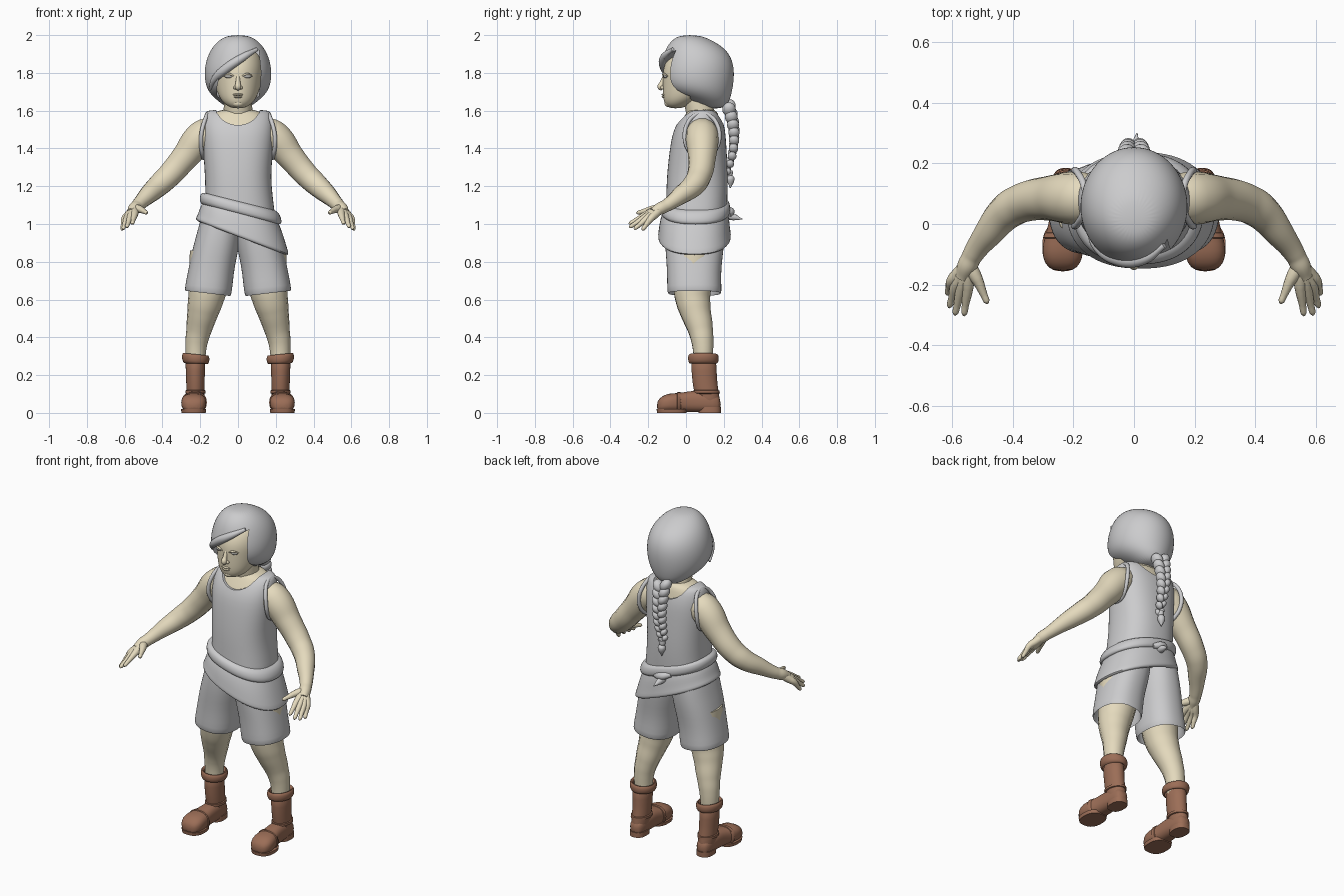
import bpy, bmesh, math
from mathutils import Vector, Matrix

cube = bpy.data.objects.get("Cube")
if cube:
    bpy.data.objects.remove(cube)


def material(name, rgb):
    m = bpy.data.materials.new(name)
    m.use_nodes = True
    m.diffuse_color = (*rgb, 1)
    m.node_tree.nodes["Principled BSDF"].inputs["Base Color"].default_value = (*rgb, 1)
    return m


GREY = material("cloth_grey", (.60, .60, .61))
SKIN = material("skin_cream", (.78, .70, .51))
BROWN = material("boot_brown", (.33, .155, .095))
EYE = material("eye_grey", (.50, .49, .46))


def finish(ob, mat, mirror=False, subdiv=0, thick=0, cutters=()):
    """Add the modifiers, apply them, colour and smooth the part."""
    if thick:
        s = ob.modifiers.new("Thickness", 'SOLIDIFY')
        s.thickness = thick
    if subdiv:
        ob.modifiers.new("Smooth", 'SUBSURF').levels = subdiv
    for c in cutters:
        b = ob.modifiers.new("Cut", 'BOOLEAN')
        b.object, b.operation, b.solver = c, 'DIFFERENCE', 'EXACT'
    if mirror:
        ob.modifiers.new("Mirror", 'MIRROR').use_mirror_merge = False
    bpy.context.view_layer.update()
    deps = bpy.context.evaluated_depsgraph_get()
    mesh = bpy.data.meshes.new_from_object(ob.evaluated_get(deps))
    name = ob.name
    bpy.data.objects.remove(ob)
    for c in cutters:
        bpy.data.objects.remove(c)
    mesh.materials.clear()
    mesh.materials.append(mat)
    new = bpy.data.objects.new(name, mesh)
    bpy.context.collection.objects.link(new)
    bpy.ops.object.select_all(action='DESELECT')
    new.select_set(True)
    bpy.context.view_layer.objects.active = new
    bpy.ops.object.shade_smooth_by_angle(angle=math.radians(50))
    return new


def from_bmesh(name, bm):
    bmesh.ops.recalc_face_normals(bm, faces=bm.faces)
    mesh = bpy.data.meshes.new(name)
    bm.to_mesh(mesh)
    bm.free()
    ob = bpy.data.objects.new(name, mesh)
    bpy.context.collection.objects.link(ob)
    return ob


def loft(name, rings, axis='Z', caps=True, power=2.0, n=32):
    """Skin rings of (height, centre 1, centre 2, radius 1, radius 2, slope)."""
    bm = bmesh.new()
    loops = []
    for h, c1, c2, r1, r2, *slope in rings:
        loop = []
        for i in range(n):
            a = 2 * math.pi * i / n
            c, s = math.cos(a), math.sin(a)
            u = r1 * math.copysign(abs(c) ** (2 / power), c)
            v = r2 * math.copysign(abs(s) ** (2 / power), s)
            k = h + (slope[0] * u if slope else 0)
            p = (c1 + u, c2 + v, k) if axis == 'Z' else (c1 + u, k, c2 + v)
            loop.append(bm.verts.new(p))
        loops.append(loop)
    for lo, hi in zip(loops, loops[1:]):
        for i in range(n):
            bm.faces.new((lo[i], lo[(i + 1) % n], hi[(i + 1) % n], hi[i]))
    if caps:
        bm.faces.new(loops[0])
        bm.faces.new(loops[-1])
    return from_bmesh(name, bm)


def tube(name, points, closed=False):
    """Smooth tube through points of (x, y, z, radius)."""
    cu = bpy.data.curves.new(name, 'CURVE')
    cu.dimensions, cu.bevel_depth, cu.bevel_resolution = '3D', 1, 5
    cu.use_fill_caps, cu.resolution_u = True, 8
    sp = cu.splines.new('BEZIER')
    sp.bezier_points.add(len(points) - 1)
    sp.use_cyclic_u = closed
    sp.radius_interpolation = 'CARDINAL'
    for bp, (x, y, z, r) in zip(sp.bezier_points, points):
        bp.co, bp.radius = (x, y, z), r
        bp.handle_left_type = bp.handle_right_type = 'AUTO'
    ob = bpy.data.objects.new(name, cu)
    bpy.context.collection.objects.link(ob)
    return ob


def ball(name, centre, size, rot=0.0):
    bm = bmesh.new()
    bmesh.ops.create_uvsphere(bm, u_segments=24, v_segments=14, radius=1)
    m = (Matrix.Translation(centre) @ Matrix.Rotation(rot, 4, 'Y')
         @ Matrix.Diagonal((*size, 1)))
    bmesh.ops.transform(bm, matrix=m, verts=bm.verts)
    return from_bmesh(name, bm)


def prism(name, outline, y0, y1):
    bm = bmesh.new()
    f = bm.faces.new([bm.verts.new((x, y0, z)) for x, z in outline])
    ext = bmesh.ops.extrude_face_region(bm, geom=[f])["geom"]
    bmesh.ops.translate(bm, vec=(0, y1 - y0, 0),
                        verts=[g for g in ext if isinstance(g, bmesh.types.BMVert)])
    ob = from_bmesh(name, bm)
    ob.hide_render = True
    return ob


# Head, neck and face
finish(loft("head", [(1.612, 0, -.055, .03, .03), (1.63, 0, -.045, .065, .065),
                     (1.66, 0, -.02, .093, .1), (1.70, 0, .01, .112, .133),
                     (1.76, 0, .03, .125, .153), (1.82, 0, .04, .132, .163),
                     (1.88, 0, .05, .122, .148), (1.93, 0, .05, .09, .1)]), SKIN, subdiv=2)
finish(tube("neck", [(0, .085, 1.48, .1), (0, .08, 1.56, .08), (0, .06, 1.66, .074),
                     (0, .05, 1.72, .07)]), SKIN)
finish(tube("nose", [(0, -.11, 1.79, .009), (0, -.128, 1.745, .013),
                     (0, -.135, 1.725, .016), (0, -.125, 1.712, .008)]), SKIN)
finish(ball("nostril", (.014, -.123, 1.722), (.011, .013, .01)), SKIN, mirror=True)
for lip, z, w in (("upper_lip", 1.685, .028), ("lower_lip", 1.673, .023)):
    finish(ball(lip, (0, -.115, z), (w, .014, .007)), SKIN)
finish(ball("chin", (0, -.09, 1.638), (.032, .024, .02)), SKIN)
finish(ball("eye", (.048, -.108, 1.782), (.023, .012, .01)), EYE, mirror=True)
finish(tube("eyelid", [(.022, -.12, 1.782, .003), (.046, -.119, 1.794, .006),
                       (.075, -.098, 1.784, .003)]), SKIN, mirror=True)

# Hair cap with a swept fringe
face_gap = prism("face_gap", [(.11, 1.92), (.04, 1.868), (-.05, 1.818), (-.1, 1.775),
                              (-.112, 1.72), (-.1, 1.5), (.1, 1.5), (.113, 1.7),
                              (.122, 1.8)], -.4, .02)
finish(loft("hair_cap", [(1.61, 0, .15, .05, .05), (1.65, 0, .125, .105, .105),
                         (1.685, 0, .085, .145, .155), (1.73, 0, .06, .172, .19),
                         (1.80, 0, .057, .18, .2), (1.87, 0, .06, .169, .187),
                         (1.93, 0, .05, .142, .158), (1.975, 0, .03, .1, .105),
                         (2.0, 0, .02, .05, .05)]), GREY, subdiv=2, cutters=[face_gap])
finish(tube("fringe_lock", [(.1, -.07, 1.925, .01), (.03, -.115, 1.885, .02),
                            (-.06, -.112, 1.825, .024), (-.125, -.065, 1.765, .018),
                            (-.15, -.015, 1.71, .006)]), GREY)

# Braid
ROWS = 9
for i in range(ROWS):
    t = i / (ROWS - 1)
    w = .042 - .02 * t
    for side in (-1, 1):
        z = 1.625 - .33 * t - (.018 if side > 0 else 0)
        y = .205 + .05 * math.sin(math.pi * min(1, .15 + t * .75))
        finish(ball("braid_strand", (side * w * .55, y, z), (w * .7, w * .85, w * .95),
                    side * .6), GREY)
finish(tube("braid_tie", [(0, .232, 1.285, .016), (0, .23, 1.265, .018),
                          (0, .23, 1.25, .014)]), GREY)
finish(tube("braid_tip", [(0, .23, 1.26, .014), (0, .235, 1.235, .022),
                          (0, .235, 1.19, .003)]), GREY)

# Upper body and sleeveless top
finish(loft("shoulders", [(1.25, 0, .06, .155, .135), (1.4, 0, .062, .17, .135),
                          (1.49, 0, .067, .172, .125), (1.55, 0, .078, .168, .1),
                          (1.585, 0, .085, .135, .085), (1.61, 0, .085, .085, .07)],
            power=2.3), SKIN, subdiv=1)
neck_hole = ball("neck_hole", (0, .06, 1.64), (.125, .5, .12))
neck_hole.hide_render = True
finish(loft("sleeveless_top", [(.95, .01, .05, .195, .16), (1.05, .01, .053, .187, .162),
                               (1.15, .005, .058, .178, .163), (1.25, 0, .06, .175, .162),
                               (1.35, 0, .063, .182, .155), (1.43, 0, .066, .189, .147),
                               (1.5, 0, .071, .191, .137), (1.56, 0, .08, .186, .112),
                               (1.595, 0, .088, .172, .085), (1.605, 0, .09, .15, .06)],
            power=2.4), GREY, subdiv=1, cutters=[neck_hole])
hem = []
for i in range(12):
    a = 2 * math.pi * i / 12
    hem.append((.183 + .012 * math.cos(a * 2) - .012 * math.sin(a),
                .085 + .092 * math.cos(a), 1.468 + .118 * math.sin(a), .011))
finish(tube("armhole_hem", hem, closed=True), GREY, mirror=True)

# Arms and hands
finish(tube("arm", [(.12, .085, 1.5, .075), (.19, .085, 1.462, .088), (.28, .085, 1.355, .074),
                    (.36, .072, 1.262, .066), (.42, .04, 1.205, .06), (.48, -.03, 1.15, .048),
                    (.53, -.1, 1.1, .035), (.55, -.14, 1.08, .033), (.565, -.175, 1.06, .025)]),
       SKIN, mirror=True)
FINGERS = {"index_finger": ((.548, -.215, 1.048), (.56, -.302, 1.0)),
           "middle_finger": ((.57, -.215, 1.037), (.59, -.3, .982)),
           "ring_finger": ((.588, -.205, 1.03), (.609, -.275, .972)),
           "little_finger": ((.6, -.187, 1.028), (.615, -.232, .967)),
           "thumb": ((.513, -.19, 1.075), (.482, -.262, 1.058))}
wrist = Vector((.546, -.13, 1.084))
for name, (knuckle, tip) in FINGERS.items():
    k, t = Vector(knuckle), Vector(tip)
    path = [(wrist, .022), (wrist.lerp(k, .6), .022), (k, .018),
            (k.lerp(t, .55), .0125), (k.lerp(t, .9), .01), (t, .004)]
    finish(tube(name, [(*p, r) for p, r in path]), SKIN, mirror=True)

# Shorts and the garment wrapped round the hips
finish(loft("shorts_leg", [(.63, .16, .045, .125, .145, .12), (.7, .15, .043, .123, .143, .08),
                           (.78, .138, .043, .121, .145), (.87, .118, .045, .123, .155),
                           (.96, .1, .047, .115, .16), (1.06, .09, .048, .1, .155)],
            caps=False, power=2.3), GREY, mirror=True, subdiv=1, thick=.012)
finish(loft("wrap_panel", [(1.08, .015, .05, .19, .165, -.26), (1.04, .015, .048, .212, .18, -.29),
                           (.99, .02, .045, .228, .187, -.33), (.955, .022, .045, .24, .191, -.36),
                           (.93, .022, .045, .25, .196, -.38), (.925, .022, .045, .232, .18, -.38)],
            caps=False, power=2.3), GREY, subdiv=1)
finish(loft("waist_roll", [(1.05, .015, .05, .2, .165, -.26), (1.055, .015, .05, .217, .184, -.26),
                           (1.085, .013, .05, .219, .186, -.26), (1.115, .01, .052, .205, .178, -.25),
                           (1.12, .01, .055, .18, .15, -.25)], caps=False, power=2.3), GREY, subdiv=1)
finish(tube("wrap_knot", [(-.05, .215, 1.08, .015), (0, .235, 1.065, .022),
                          (.05, .22, 1.05, .015)]), GREY)
finish(tube("wrap_tail", [(0, .22, 1.045, .022), (.005, .26, 1.035, .016),
                          (.01, .3, 1.025, .002)]), GREY)

# Legs
finish(tube("leg", [(.14, .045, .85, .115), (.15, .037, .72, .108), (.167, .035, .62, .097),
                    (.185, .05, .54, .084), (.205, .075, .45, .069), (.22, .088, .37, .058),
                    (.225, .092, .25, .05)]), SKIN, mirror=True)

# Boots
finish(loft("boot_shaft", [(.02, .225, .12, .043, .062), (.08, .225, .115, .047, .064),
                           (.15, .225, .1, .049, .066), (.22, .226, .096, .05, .066),
                           (.3, .226, .092, .056, .07)]), BROWN, mirror=True, subdiv=1)
finish(loft("boot_cuff", [(.262, .225, .092, .055, .068), (.262, .225, .092, .067, .077, .1),
                          (.285, .224, .092, .074, .083, .1), (.308, .224, .092, .072, .08, .1),
                          (.315, .224, .092, .06, .068, .1), (.29, .224, .092, .05, .06, .1)],
            caps=False), BROWN, mirror=True, subdiv=1)
finish(loft("boot_foot", [(.185, .225, .045, .03, .035), (.15, .225, .055, .045, .05),
                          (.06, .225, .062, .05, .058), (0, .228, .058, .052, .054),
                          (-.04, .232, .054, .062, .05), (-.09, .235, .054, .069, .05),
                          (-.13, .235, .046, .06, .042), (-.155, .235, .035, .035, .025)],
            axis='Y', power=2.5), BROWN, mirror=True, subdiv=1)
finish(loft("toe_cap_seam", [(-.025, .231, .055, .052, .046), (-.03, .231, .055, .063, .055),
                             (-.045, .232, .055, .067, .055), (-.05, .232, .055, .055, .045)],
            axis='Y', power=2.5), BROWN, mirror=True)
finish(loft("boot_sole", [(0, .235, -.075, .064, .078), (.02, .235, -.075, .067, .081)],
            power=2.5), BROWN, mirror=True)
finish(loft("boot_heel", [(0, .225, .125, .046, .06), (.03, .225, .125, .046, .06)],
            power=2.5), BROWN, mirror=True)
finish(loft("ankle_strap", [(.1, .225, .108, .045, .06), (.104, .225, .108, .054, .071),
                            (.118, .225, .107, .054, .071), (.122, .225, .107, .045, .06)]),
       BROWN, mirror=True)
